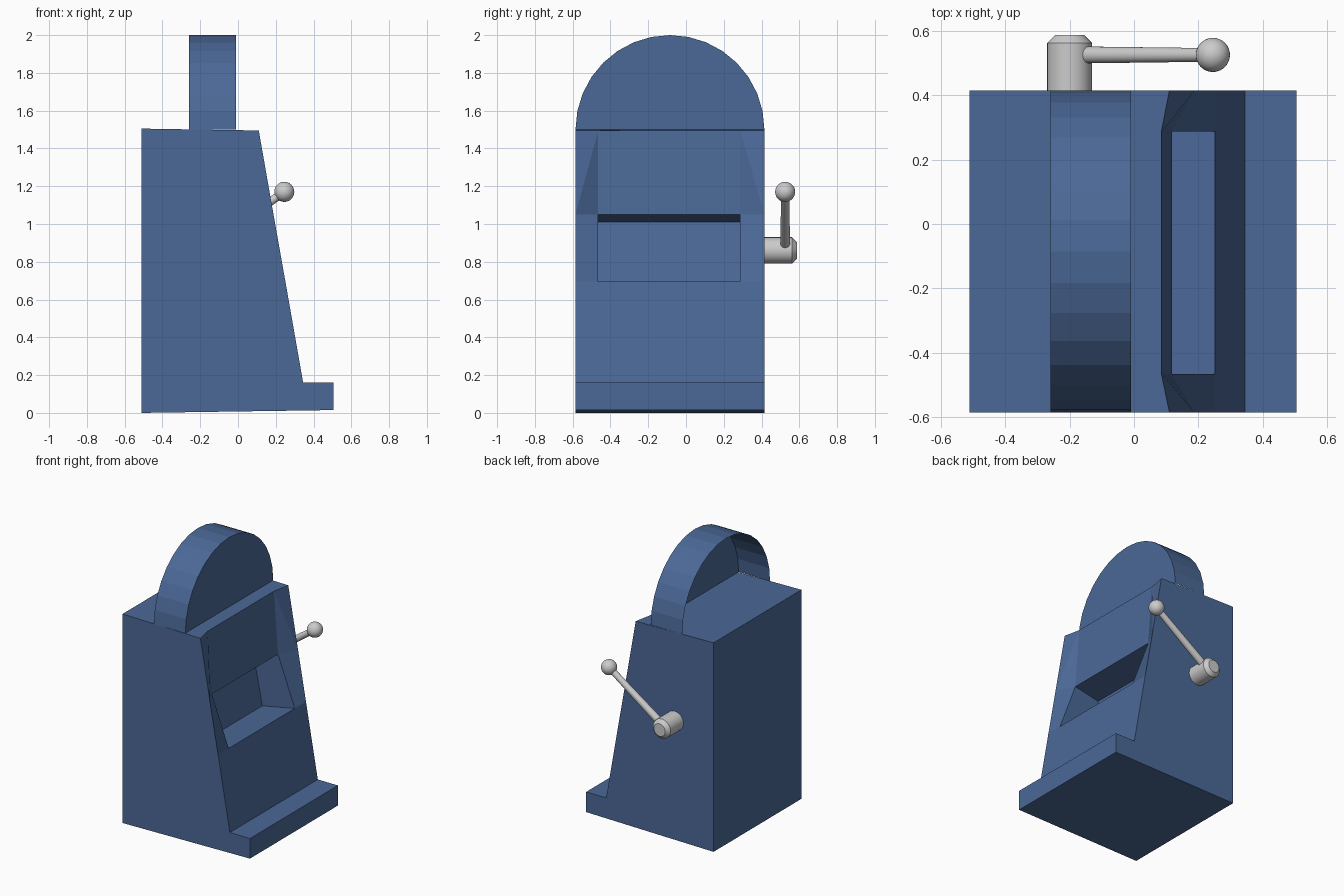
import bpy, bmesh, math
from mathutils import Vector

if "Cube" in bpy.data.objects:
    bpy.data.objects.remove(bpy.data.objects["Cube"])

Y0, Y1 = -0.585, 0.415
blue = bpy.data.materials.new("blue_paint")
blue.diffuse_color = (0.07, 0.14, 0.31, 1)
blue.use_nodes = True
blue.node_tree.nodes["Principled BSDF"].inputs["Base Color"].default_value = blue.diffuse_color


def finish(name, bm, mat=None, recalc=True):
    if recalc:
        bmesh.ops.recalc_face_normals(bm, faces=bm.faces)
    me = bpy.data.meshes.new(name)
    bm.to_mesh(me)
    bm.free()
    ob = bpy.data.objects.new(name, me)
    bpy.context.collection.objects.link(ob)
    if mat:
        me.materials.append(mat)
    return ob


def smooth(ob):
    bpy.ops.object.select_all(action='DESELECT')
    ob.select_set(True)
    bpy.context.view_layer.objects.active = ob
    bpy.ops.object.shade_smooth_by_angle(angle=math.radians(35))


# Cabinet: outer profile on both sides, inner profile for the display niche
outer = [(-0.51, 0), (0.505, 0.015), (0.505, 0.16), (0.345, 0.16),
         (0.251, 0.695), (0.188, 1.05), (0.11, 1.495), (-0.51, 1.505)]
inner = [(0.251, 0.695), (-0.007, 0.645), (-0.08, 1.01), (0.118, 1.05), (0.085, 1.495)]
bm = bmesh.new()
O = [[bm.verts.new((x, y, z)) for x, z in outer] for y in (Y0, Y1)]
I = [[bm.verts.new((x, y, z)) for x, z in inner] for y in (-0.465, 0.287)]
(a, b), (p, q) = O, I
for o, i in zip(O, I):
    bm.faces.new(o)                               # cabinet side
    bm.faces.new(i[:4])                           # niche side
    bm.faces.new((o[4], i[0], i[3], o[5]))        # strip beside the niche
    bm.faces.new((o[5], i[3], i[4]))              # strip beside upper panel
    bm.faces.new((o[5], i[4], o[6]))
for k, n in ((0, 1), (1, 2), (2, 3), (7, 0)):     # base, step and back
    bm.faces.new((a[k], a[n], b[n], b[k]))
for k in range(4):                                # niche and upper panel
    bm.faces.new((p[k], p[k + 1], q[k + 1], q[k]))
bm.faces.new((a[3], b[3], b[4], q[0], p[0], a[4]))  # lower front
bm.faces.new((a[7], b[7], b[6], q[4], p[4], a[6]))  # top
finish("cabinet", bm, blue)

# Arched sign: thin rim with a front face, open at the back
bm = bmesh.new()
SEG = 16
ring = []
for x in (-0.26, -0.01):
    ring.append([bm.verts.new((x, -0.085 + 0.5 * math.cos(math.pi * k / SEG),
                               1.5 + 0.5 * math.sin(math.pi * k / SEG)))
                 for k in range(SEG + 1)])
back, front = ring
for k in range(SEG):
    bm.faces.new((back[k], front[k], front[k + 1], back[k + 1]))
bm.faces.new(front)
bm.normal_update()
for f in bm.faces:
    out = Vector((1, 0, 0)) if len(f.verts) > 4 else f.calc_center_median() - Vector((-0.135, -0.085, 1.5))
    if f.normal.dot(out) < 0:
        f.normal_flip()
finish("arched_top", bm, blue, recalc=False)


def rod(name, start, end, r1, r2, sides=24):
    s, e = Vector(start), Vector(end)
    bm = bmesh.new()
    bmesh.ops.create_cone(bm, cap_ends=True, segments=sides, radius1=r1, radius2=r2,
                          depth=(e - s).length)
    ob = finish(name, bm)
    ob.location = (s + e) / 2
    ob.rotation_mode = 'QUATERNION'
    ob.rotation_quaternion = (e - s).to_track_quat('Z', 'Y')
    return ob


# Lever hub with a chamfered outer end
hub = rod("lever_hub", (-0.2, 0.41, 0.86), (-0.2, 0.587, 0.86), 0.07, 0.07, 32)
bm = bmesh.new()
bm.from_mesh(hub.data)
zmax = max(v.co.z for v in bm.verts)
rim = [e for e in bm.edges if all(v.co.z > zmax - 1e-4 for v in e.verts)]
bmesh.ops.bevel(bm, geom=rim, offset=0.025, segments=1, affect='EDGES')
bm.to_mesh(hub.data)
bm.free()
smooth(hub)

# Lever arm and ball knob
smooth(rod("lever_arm", (-0.145, 0.525, 0.895), (0.245, 0.525, 1.17), 0.026, 0.021))
bm = bmesh.new()
bmesh.ops.create_uvsphere(bm, u_segments=32, v_segments=16, radius=0.053)
knob = finish("lever_knob", bm)
knob.location = (0.245, 0.525, 1.17)
smooth(knob)
